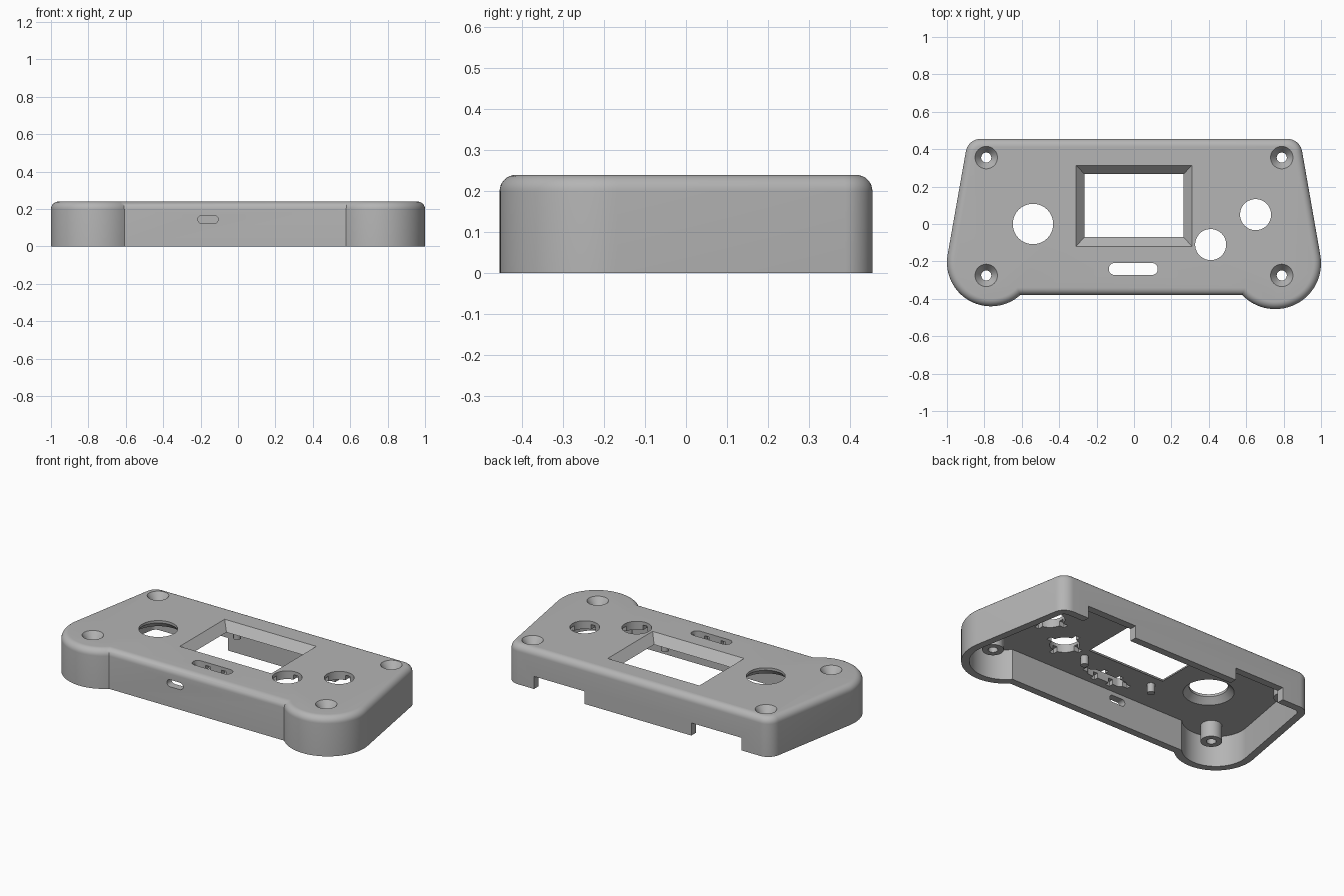
import bpy, bmesh
from math import sin, cos, pi, asin, acos, atan2, hypot, radians

cube = bpy.data.objects.get("Cube")
if cube:
    bpy.data.objects.remove(cube, do_unlink=True)

HEIGHT, FILLET, WALL, CEILING = 0.24, 0.04, 0.045, 0.19
FRONT = -0.38

grey = bpy.data.materials.new("matte_grey")
grey.use_nodes = True
grey.diffuse_color = (0.46, 0.46, 0.46, 1)
grey.node_tree.nodes["Principled BSDF"].inputs["Base Color"].default_value = grey.diffuse_color


def loft(name, rings):
    """Closed solid through rings of equal point count."""
    bm = bmesh.new()
    loops = [[bm.verts.new(p) for p in ring] for ring in rings]
    for a, b in zip(loops, loops[1:]):
        for i in range(len(a)):
            j = (i + 1) % len(a)
            bm.faces.new((a[i], a[j], b[j], b[i]))
    bm.faces.new(loops[0][::-1])
    bm.faces.new(loops[-1])
    bmesh.ops.recalc_face_normals(bm, faces=bm.faces)
    mesh = bpy.data.meshes.new(name)
    bm.to_mesh(mesh)
    bm.free()
    mesh.materials.append(grey)
    obj = bpy.data.objects.new(name, mesh)
    bpy.context.collection.objects.link(obj)
    return obj


def arc(cx, cy, r, a, b, steps):
    return [(cx + r * cos(a + (b - a) * i / steps), cy + r * sin(a + (b - a) * i / steps))
            for i in range(steps + 1)]


def outline(d):
    """Case outline inset by d: two front grips and two back corners."""
    corner_x, corner_y, corner_r = 0.82, 0.375, 0.08
    halves = []
    for cx, cy, r in ((0.755, -0.21, 0.245), (0.765, -0.205, 0.235)):
        dx, dy = corner_x - cx, corner_y - cy
        tangent = atan2(dy, dx) - acos((r - corner_r) / hypot(dx, dy))
        start = -pi - asin((FRONT + d - cy) / (r - d))
        halves.append(arc(cx, cy, r - d, start, tangent, 32)
                      + arc(corner_x, corner_y, corner_r - d, tangent, pi / 2, 12))
    right, left = halves
    return right + [(-x, y) for x, y in reversed(left)]


def at(points, z):
    return [(x, y, z) for x, y in points]


def lathe(name, x, y, profile, sides=48):
    return loft(name, [at(arc(x, y, r, 0, 2 * pi, sides)[:-1], z) for r, z in profile])


def rect(x0, x1, y0, y1):
    return [(x0, y0), (x1, y0), (x1, y1), (x0, y1)]


def box(name, x0, x1, y0, y1, z0, z1):
    return loft(name, [at(rect(x0, x1, y0, y1), z) for z in (z0, z1)])


def capsule(x0, x1, y0, y1):
    r, cy = (y1 - y0) / 2, (y0 + y1) / 2
    return arc(x1 - r, cy, r, -pi / 2, pi / 2, 12) + arc(x0 + r, cy, r, pi / 2, 3 * pi / 2, 12)


def combine(target, tool, operation):
    mod = target.modifiers.new(tool.name, "BOOLEAN")
    mod.operation, mod.solver, mod.object = operation, "EXACT", tool
    bpy.context.view_layer.objects.active = target
    bpy.ops.object.modifier_apply(modifier=mod.name)
    bpy.data.objects.remove(tool, do_unlink=True)


# Outer body with rounded top edge
rings = [at(outline(0), 0)]
for i in range(9):
    t = pi / 2 * i / 8
    rings.append(at(outline(FILLET * (1 - cos(t))), HEIGHT - FILLET + FILLET * sin(t)))
case = loft("controller_case_top", rings)


def cut(tool):
    combine(case, tool, "DIFFERENCE")


def add(tool):
    combine(case, tool, "UNION")


# Hollow inside
cut(loft("cavity", [at(outline(WALL), z) for z in (-0.05, CEILING)]))

# Screw bosses and display pegs
screws = [(x, y) for x in (-0.79, 0.79) for y in (-0.275, 0.355)]
for x, y in screws:
    add(lathe("screw_boss", x, y, [(0.06, 0.09), (0.06, 0.205)]))
for x in (-0.24, 0.24):
    for y in (-0.14, 0.335):
        add(lathe("display_peg", x, y, [(0.022, 0.135), (0.022, 0.2)], 24))

# Countersunk screw holes
for x, y in screws:
    cut(lathe("screw_hole", x, y, [(0.027, 0.05), (0.027, 0.195), (0.06, HEIGHT), (0.06, 0.3)]))

# Bevelled display window
inner, outer = rect(-0.265, 0.265, -0.07, 0.267), rect(-0.31, 0.31, -0.12, 0.314)
cut(loft("display_window", [at(inner, 0.15), at(inner, CEILING), at(outer, HEIGHT), at(outer, 0.3)]))

# Thumbstick hole, flared on the underside
cut(lathe("stick_hole", -0.54, 0, [(0.142, 0.15), (0.142, CEILING), (0.108, 0.225), (0.108, 0.3)], 64))

# Button holes with key slots under the surface
for x, y in ((0.41, -0.11), (0.65, 0.05)):
    cut(lathe("button_hole", x, y, [(0.083, 0.15), (0.083, 0.3)]))
    cut(box("key_slot_x", x - 0.115, x + 0.115, y - 0.015, y + 0.015, 0.17, 0.22))
    cut(box("key_slot_y", x - 0.015, x + 0.015, y - 0.115, y + 0.115, 0.17, 0.22))

# Slider slot with key slots
cut(loft("slider_slot", [at(capsule(-0.135, 0.127, -0.273, -0.208), z) for z in (0.15, 0.3)]))
cut(box("slider_key_long", -0.165, 0.157, -0.255, -0.226, 0.17, 0.22))
for x in (-0.06, 0.05):
    cut(box("slider_key", x - 0.015, x + 0.015, -0.3, -0.18, 0.17, 0.22))

# Port through the front wall
port = capsule(-0.215, -0.106, 0.123, 0.166)
cut(loft("port", [[(x, y, z) for x, z in port] for y in (-0.5, -0.3)]))

# Two notches in the back wall
for x0, x1 in ((0.37, 0.71), (-0.695, -0.355)):
    cut(box("back_notch", x0, x1, 0.38, 0.5, -0.05, 0.077))

# Smooth shading with crisp edges
bpy.ops.object.select_all(action="DESELECT")
case.select_set(True)
bpy.context.view_layer.objects.active = case
bpy.ops.object.shade_smooth_by_angle(angle=radians(30))
